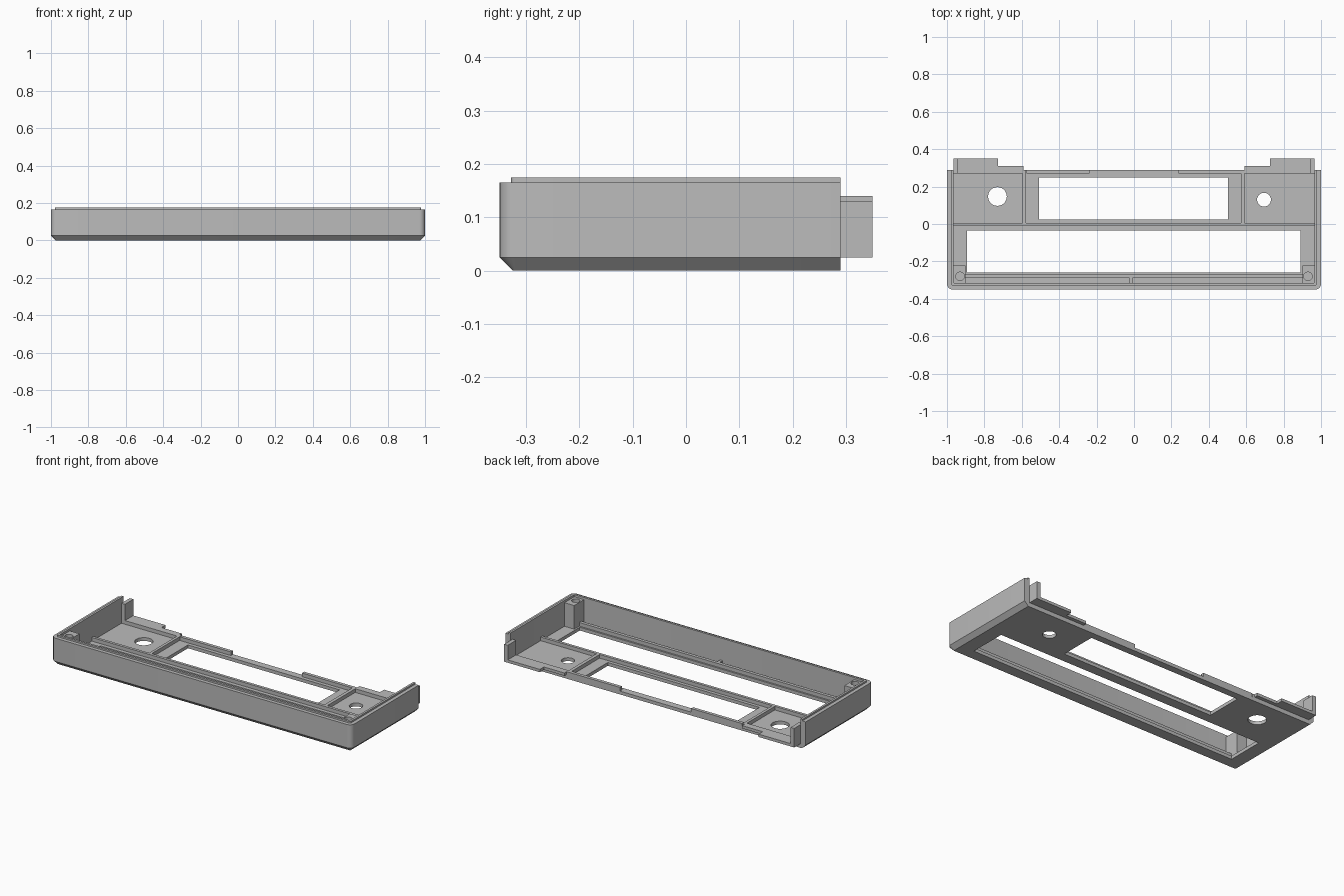
import bpy, bmesh, math

if "Cube" in bpy.data.objects:
    bpy.data.objects.remove(bpy.data.objects["Cube"])

grey = bpy.data.materials.new("plain grey")
grey.use_nodes = True
grey.diffuse_color = (0.5, 0.5, 0.5, 1)
grey.node_tree.nodes["Principled BSDF"].inputs["Base Color"].default_value = (0.5, 0.5, 0.5, 1)

FLOOR, RIB, BACK, INNER = 0.02, 0.042, 0.29, 0.035


def make(name, bm):
    bmesh.ops.recalc_face_normals(bm, faces=bm.faces)
    mesh = bpy.data.meshes.new(name)
    bm.to_mesh(mesh)
    bm.free()
    mesh.materials.append(grey)
    obj = bpy.data.objects.new(name, mesh)
    bpy.context.collection.objects.link(obj)
    return obj


def box(name, x0, x1, y0, y1, z0, z1):
    bm = bmesh.new()
    bmesh.ops.create_cube(bm, size=1)
    for v in bm.verts:
        v.co = ((x0 + x1) / 2 + v.co.x * (x1 - x0),
                (y0 + y1) / 2 + v.co.y * (y1 - y0),
                (z0 + z1) / 2 + v.co.z * (z1 - z0))
    return make(name, bm)


def drill(name, x, y, r, z0, z1):
    bm = bmesh.new()
    bmesh.ops.create_cone(bm, cap_ends=True, segments=32, radius1=r, radius2=r, depth=z1 - z0)
    bmesh.ops.translate(bm, verts=bm.verts, vec=(x, y, (z0 + z1) / 2))
    return make(name, bm)


def outline(inset, back):
    """Rectangle with rounded front corners and a square back."""
    r = max(0.03 - inset, 0.004)
    w, f = 1 - inset, -0.35 + inset
    pts = [(w, back), (-w, back)]
    for cx, start in ((-w + r, math.pi), (w - r, 1.5 * math.pi)):
        for i in range(7):
            a = start + i * math.pi / 12
            pts.append((cx + r * math.cos(a), f + r + r * math.sin(a)))
    return pts


def loft(name, levels, back):
    bm = bmesh.new()
    rings = [[bm.verts.new((x, y, z)) for x, y in outline(inset, back)] for inset, z in levels]
    for a, b in zip(rings, rings[1:]):
        for i in range(len(a)):
            j = (i + 1) % len(a)
            bm.faces.new((a[i], a[j], b[j], b[i]))
    bm.faces.new(rings[0])
    bm.faces.new(rings[-1])
    return make(name, bm)


def cut(obj, cutters):
    for c in cutters:
        c.hide_render = True
        mod = obj.modifiers.new("cut", "BOOLEAN")
        mod.operation, mod.solver, mod.object = "DIFFERENCE", "EXACT", c
        bpy.context.view_layer.objects.active = obj
        bpy.ops.object.modifier_apply(modifier=mod.name)
        bpy.data.objects.remove(c)


# Tray with chamfered underside, stepped rim lip and open back
tray = loft("tray_shell", [(0.025, 0), (0, 0.025), (0, 0.165), (0.022, 0.165), (0.022, 0.175)], BACK)
cut(tray, [
    loft("cavity", [(INNER, FLOOR), (INNER, 0.3)], 0.5),
    box("rear_window", -0.507, 0.503, 0.025, 0.248, -0.1, 0.1),
    box("front_window", -0.893, 0.89, -0.26, -0.035, -0.1, 0.1),
    drill("large_hole", -0.73, 0.147, 0.05, -0.1, 0.1),
    drill("small_hole", 0.695, 0.13, 0.037, -0.1, 0.1),
])

# Ribs across the floor and around the pockets
low = FLOOR - 0.005
box("cross_rib", -0.967, 0.967, -0.012, 0.005, low, RIB)
box("front_rib", -0.902, 0.902, -0.29, -0.27, low, RIB)
box("front_rib_tooth", -0.023, -0.007, -0.317, -0.288, low, RIB)
box("right_pocket_rib", -0.595, -0.578, 0.003, BACK, low, RIB)
box("left_pocket_rib", 0.572, 0.592, 0.003, BACK, low, RIB)

for side, s in (("left", 1), ("right", -1)):
    def span(a, b):
        return sorted((s * a, s * b))

    # Screw posts in the front corners
    post = box(side + "_screw_post", *span(0.9, 0.968), -0.318, -0.222, low, 0.162)
    cut(post, [drill("screw_hole", s * 0.93, -0.28, 0.023, 0.06, 0.2)])
    # Rails and stepped tabs along the open back
    box(side + "_back_rail", *span(0.237, 0.575), 0.27, BACK, low, RIB)
    box(side + "_tab_base", *span(0.592, 0.967), 0.27, BACK, low, RIB)
    box(side + "_short_tab", *span(0.592, 0.73), 0.28, 0.311, 0.025, RIB)
    box(side + "_long_tab", *span(0.728, 0.965), 0.28, 0.35, 0.025, RIB)
    # Upright tongue beside the side wall
    box(side + "_upright", *span(0.942, 0.966), 0.27, 0.35, 0.025, 0.13 if s > 0 else 0.14)

for obj in bpy.context.collection.objects:
    if obj.type == "MESH" and grey.name in obj.data.materials:
        bpy.ops.object.select_all(action="DESELECT")
        obj.select_set(True)
        bpy.context.view_layer.objects.active = obj
        bpy.ops.object.shade_smooth_by_angle(angle=math.radians(30))
